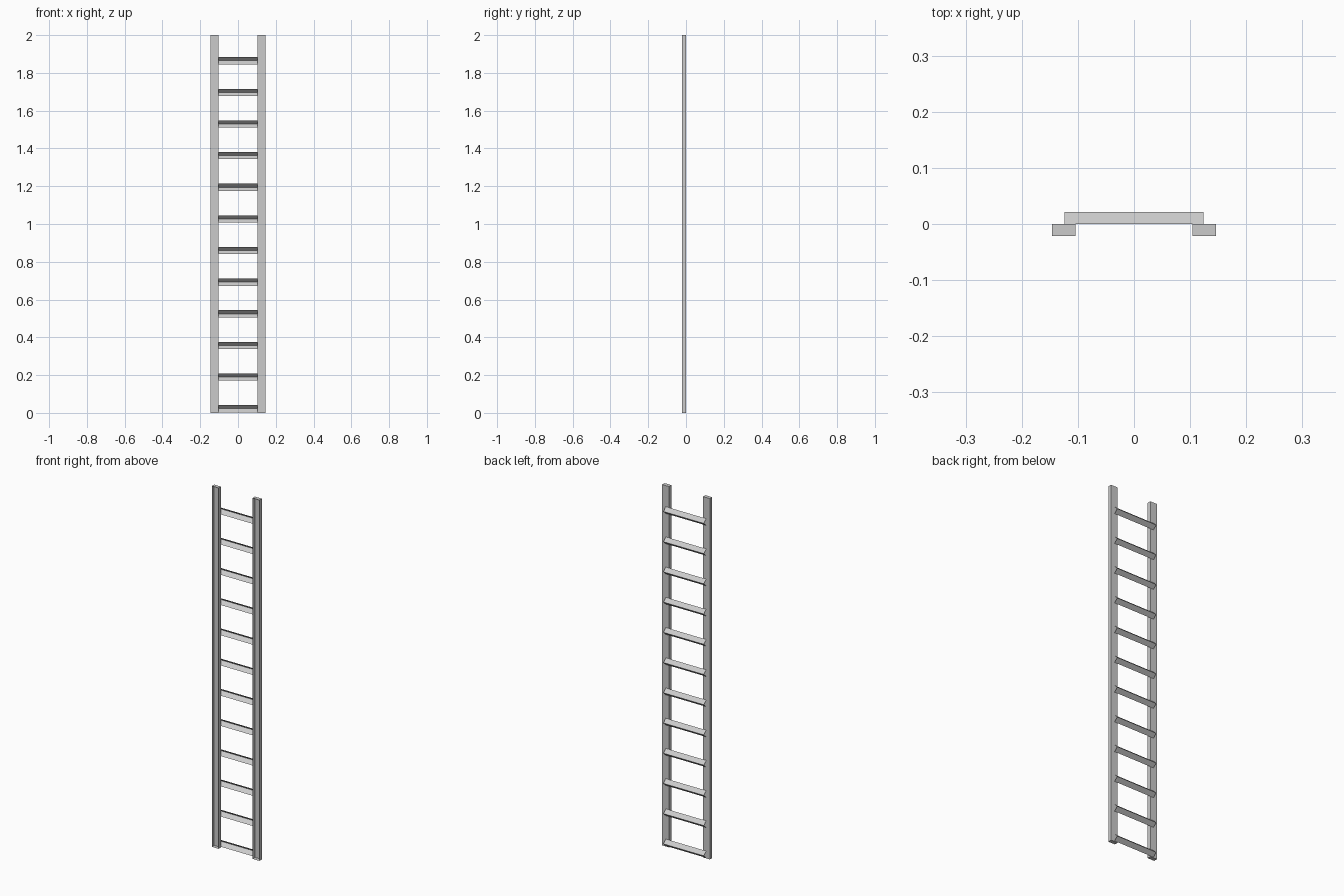
import bpy
import bmesh

cube = bpy.data.objects.get("Cube")
if cube:
    bpy.data.objects.remove(cube, do_unlink=True)

gray = bpy.data.materials.new("light_gray_metal")
gray.use_nodes = True
gray.diffuse_color = (0.6, 0.6, 0.6, 1)
gray.node_tree.nodes["Principled BSDF"].inputs["Base Color"].default_value = (0.6, 0.6, 0.6, 1)

HEIGHT, DEPTH = 2.0, 0.021
RAIL_IN, RAIL_OUT = 0.104, 0.146
RUNGS, SPACING = 12, 0.1675
RUNG_HALF, RUNG_HEIGHT, RUNG_BASE = 0.124, 0.038, 0.003


def add_object(name, bm):
    mesh = bpy.data.meshes.new(name)
    bm.to_mesh(mesh)
    bm.free()
    mesh.materials.append(gray)
    obj = bpy.data.objects.new(name, mesh)
    bpy.context.collection.objects.link(obj)
    return obj


def add_rail(name, side):
    # Sheet channel with closed ends, open towards the front
    bm = bmesh.new()
    bmesh.ops.create_cube(bm, size=1)
    bmesh.ops.scale(bm, vec=(RAIL_OUT - RAIL_IN, DEPTH, HEIGHT), verts=bm.verts)
    bmesh.ops.translate(bm, vec=(side * (RAIL_IN + RAIL_OUT) / 2, -DEPTH / 2, HEIGHT / 2),
                        verts=bm.verts)
    bm.normal_update()
    front = [f for f in bm.faces if f.normal.y < -0.9]
    bmesh.ops.delete(bm, geom=front, context='FACES')
    return add_object(name, bm)


def add_rung(name, z):
    # Folded angle strip with its ridge pointing backwards
    profile = [(0, z + RUNG_HEIGHT), (DEPTH, z + RUNG_HEIGHT / 2), (0, z)]
    bm = bmesh.new()
    left = [bm.verts.new((RUNG_HALF, y, h)) for y, h in profile]
    right = [bm.verts.new((-RUNG_HALF, y, h)) for y, h in profile]
    for i in range(len(profile) - 1):
        bm.faces.new((left[i], right[i], right[i + 1], left[i + 1]))
    bm.normal_update()
    for face in bm.faces:
        if face.normal.y < 0:
            face.normal_flip()
    return add_object(name, bm)


add_rail("left_rail", 1)
add_rail("right_rail", -1)
for i in range(RUNGS):
    add_rung(f"rung_{i + 1}", RUNG_BASE + i * SPACING)
